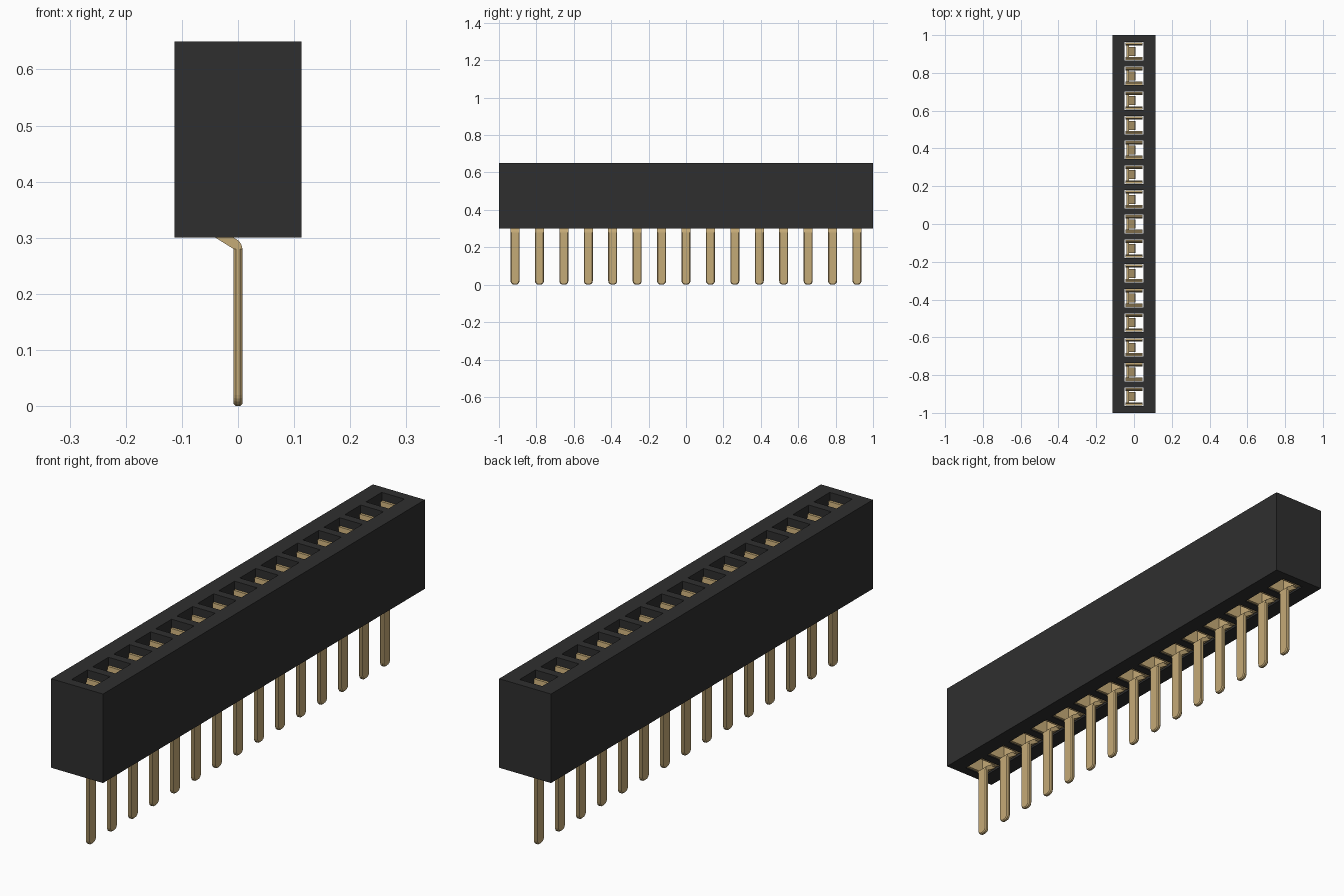
import bpy, bmesh, math
from mathutils import Vector

cube = bpy.data.objects.get("Cube")
if cube:
    bpy.data.objects.remove(cube, do_unlink=True)

COUNT, PITCH = 15, 0.1306
HALF_X, Z0, Z1 = 0.113, 0.30, 0.65
HOLE = 0.049


def material(name, rgb):
    m = bpy.data.materials.new(name)
    m.use_nodes = True
    m.diffuse_color = (*rgb, 1)
    m.node_tree.nodes["Principled BSDF"].inputs["Base Color"].default_value = (*rgb, 1)
    return m


black = material("black plastic", (0.028, 0.028, 0.028))
gold = material("gold metal", (0.56, 0.405, 0.185))


def extrude(bm, faces, move):
    """Turn flat faces into a closed solid."""
    ext = bmesh.ops.extrude_face_region(bm, geom=faces)
    for v in ext["geom"]:
        if isinstance(v, bmesh.types.BMVert):
            v.co += move
    bmesh.ops.recalc_face_normals(bm, faces=bm.faces[:])


def prism(bm, outline, axis, lo, hi, bevel=0):
    """Extrude a 2D outline along x (outline in y,z) or y (outline in x,z)."""
    def point(a, b, c):
        return (c, a, b) if axis == "x" else (a, c, b)
    part = bmesh.new()
    face = part.faces.new([part.verts.new(point(a, b, lo)) for a, b in outline])
    move = Vector(point(0, 0, hi - lo))
    extrude(part, [face], move)
    if bevel:
        # Chamfer the outline edges, leaving the flat upper end sharp
        rim = [e for e in part.edges
               if abs((e.verts[0].co - e.verts[1].co).dot(move)) < 1e-9
               and min(v.co.z for v in e.verts) < 0.279]
        bmesh.ops.bevel(part, geom=rim, offset=bevel, segments=1, affect='EDGES')
    tmp = bpy.data.meshes.new("part")
    part.to_mesh(tmp)
    part.free()
    bm.from_mesh(tmp)
    bpy.data.meshes.remove(tmp)


def finish(bm, name, mat):
    mesh = bpy.data.meshes.new(name)
    bm.to_mesh(mesh)
    bm.free()
    mesh.materials.append(mat)
    return mesh


def place(name, mesh, y=0):
    ob = bpy.data.objects.new(name, mesh)
    ob.location.y = y
    bpy.context.collection.objects.link(ob)


centres = [(i - (COUNT - 1) / 2) * PITCH for i in range(COUNT)]

# Housing: a grid of faces with the sockets left out, extruded to full height
xs = [-HALF_X, -HOLE, HOLE, HALF_X]
ys = [-1] + [c + s * HOLE for c in centres for s in (-1, 1)] + [1]
bm = bmesh.new()
grid = [[bm.verts.new((x, y, Z0)) for y in ys] for x in xs]
for i in range(3):
    for j in range(len(ys) - 1):
        if i == 1 and j % 2 == 1:
            continue
        bm.faces.new((grid[i][j], grid[i + 1][j], grid[i + 1][j + 1], grid[i][j + 1]))
extrude(bm, bm.faces[:], Vector((0, 0, Z1 - Z0)))
place("housing", finish(bm, "housing", black))

# Pin: flat shaft with a rounded tip and chamfered edges
bm = bmesh.new()
w, r = 0.024, 0.02
tip = []
for side, start in ((-1, math.pi), (1, 1.5 * math.pi)):
    for k in range(6):
        a = start + k * math.pi / 10
        tip.append((side * (w - r) + r * math.cos(a), r + r * math.sin(a)))
prism(bm, [(-w, 0.28)] + tip + [(w, 0.28)], "x", -0.008, 0.008, 0.004)
# Sloped bend leading from the shaft into the socket
prism(bm, [(-0.008, 0.28), (0.008, 0.28), (0.006, 0.288), (0.001, 0.295),
           (-0.026, 0.311), (-0.040, 0.311), (-0.040, 0.30)], "y", -w, w)
pin = finish(bm, "pin", gold)

# Contact: back plate joining two spring arms that pinch inwards
bm = bmesh.new()
prism(bm, [(-0.040, 0.303), (-0.026, 0.303), (-0.026, 0.43), (-0.040, 0.43)],
      "y", -0.047, 0.047)
arm = [(0.047, 0.303), (0.047, 0.45), (0.040, 0.56), (0.047, 0.62)]
t = 0.010
for s in (-1, 1):
    outline = [(s * y, z) for y, z in arm] + [(s * (y - t), z) for y, z in reversed(arm)]
    prism(bm, outline, "x", -0.045, 0.046)
contact = finish(bm, "contact", gold)

for n, y in enumerate(centres, 1):
    place(f"pin_{n}", pin, y)
    place(f"contact_{n}", contact, y)
